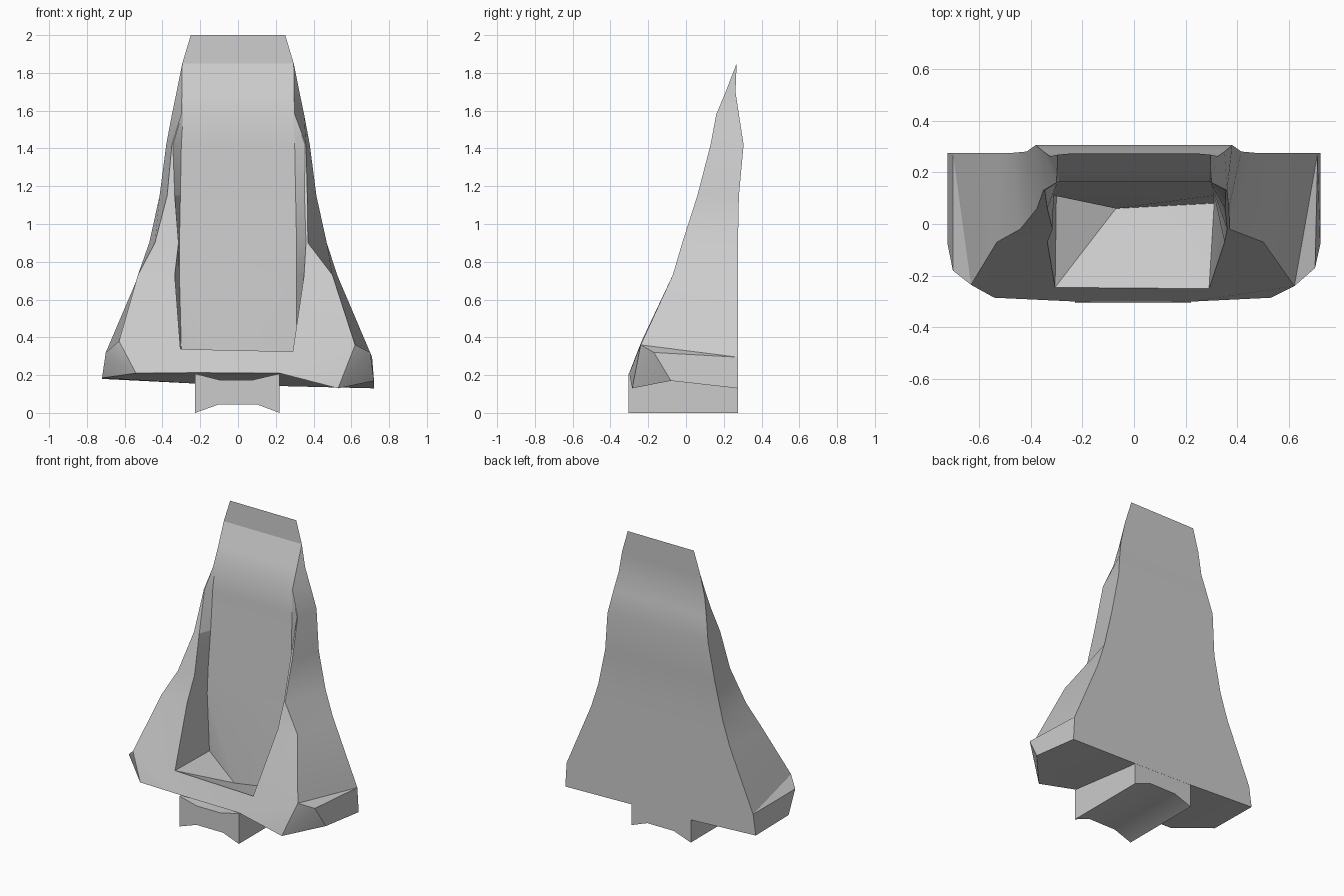
import bpy
import bmesh
from math import radians
from mathutils import Vector

cube = bpy.data.objects.get("Cube")
if cube:
    bpy.data.objects.remove(cube, do_unlink=True)

# Single plain grey
grey = bpy.data.materials.new("plain_grey")
grey.use_nodes = True
grey.diffuse_color = (0.6, 0.6, 0.6, 1)
grey.node_tree.nodes["Principled BSDF"].inputs["Base Color"].default_value = (0.6, 0.6, 0.6, 1)


def make_object(name, faces):
    """Join a list of polygons (lists of points) into one smooth-by-angle object."""
    bm = bmesh.new()
    for points in faces:
        loop = []
        for p in map(Vector, points):
            if all((p - q).length > 0.0005 for q in loop):
                loop.append(p)
        if len(loop) > 2:
            bm.faces.new([bm.verts.new(p) for p in loop])
    bmesh.ops.remove_doubles(bm, verts=bm.verts, dist=0.0005)
    bmesh.ops.recalc_face_normals(bm, faces=bm.faces)
    mesh = bpy.data.meshes.new(name)
    bm.to_mesh(mesh)
    bm.free()
    mesh.materials.append(grey)
    obj = bpy.data.objects.new(name, mesh)
    bpy.context.collection.objects.link(obj)
    bpy.ops.object.select_all(action="DESELECT")
    obj.select_set(True)
    bpy.context.view_layer.objects.active = obj
    bpy.ops.object.shade_smooth_by_angle(angle=radians(25))
    return obj


# Shared levels: height, back edge x and y, front edge y, panel x and y
levels = [
    (1.85, 0.295, 0.268, 0.268, 0.295, 0.268),
    (1.70, 0.325, 0.262, 0.21, 0.295, 0.21),
    (1.58, 0.35, 0.28, 0.16, 0.29, 0.165),
    (1.42, 0.38, 0.305, 0.13, 0.30, 0.155),
    (1.15, 0.415, 0.28, 0.06, 0.305, 0.14),
    (0.90, 0.47, 0.275, -0.02, 0.31, 0.12),
    (0.73, 0.525, 0.275, -0.07, 0.31, 0.11),
]
# Outer and inner x of each wing's front edge, level by level
wing_edges = {
    -1: [(0.295, 0.295), (0.297, 0.296), (0.30, 0.297), (0.35, 0.345),
         (0.375, 0.335), (0.44, 0.315), (0.53, 0.335)],
    1: [(0.295, 0.295), (0.296, 0.296), (0.30, 0.297), (0.36, 0.355),
        (0.367, 0.352), (0.37, 0.36), (0.50, 0.35)],
}
# Lower corners of each side
lower = {
    -1: dict(back=(-0.70, 0.275, 0.32), outer=(-0.63, -0.235, 0.38),
             lip=(-0.305, -0.245, 0.338), seat=(-0.30, 0.12, 0.335),
             cheek=(-0.70, -0.18, 0.32), tip=(-0.72, -0.08, 0.185),
             chin=(-0.54, -0.285, 0.21), neck=(-0.22, -0.30, 0.213),
             heel=(-0.72, 0.275, 0.18), root=(-0.22, 0.275, 0.155)),
    1: dict(back=(0.71, 0.275, 0.295), outer=(0.62, -0.24, 0.36),
            lip=(0.29, -0.25, 0.325), seat=(0.31, 0.08, 0.25),
            cheek=(0.70, -0.17, 0.32), tip=(0.72, -0.08, 0.17),
            chin=(0.53, -0.285, 0.13), neck=(0.22, -0.30, 0.21),
            heel=(0.72, 0.275, 0.13), root=(0.30, 0.275, 0.14)),
}


def sections(side):
    """Back, outer, inner and panel points of one wing from top to bottom."""
    rows = []
    for (z, bx, by, fy, px, py), (ox, ix) in zip(levels, wing_edges[side]):
        rows.append([(side * bx, by, z), (side * ox, fy, z),
                     (side * ix, fy, z), (side * px, py, z)])
    rows.append([lower[side][k] for k in ("back", "outer", "lip", "seat")])
    return rows


left, right = sections(-1), sections(1)
faces = []

# Wings: side, front and inner wall strips
for rows in (left, right):
    for upper, under in zip(rows, rows[1:]):
        for i in range(3):
            faces.append((upper[i], upper[i + 1], under[i + 1], under[i]))

# Back sheet and recessed centre panel
for i in range(len(left) - 1):
    faces.append((left[i][0], right[i][0], right[i + 1][0], left[i + 1][0]))
    if i < len(left) - 2:
        faces.append((left[i][3], right[i][3], right[i + 1][3], left[i + 1][3]))

# Foot of the panel and the sloping recess floor
dip = (-0.07, 0.06, 0.2)
L, R = lower[-1], lower[1]
rim = [L["lip"], L["seat"], left[-2][3], right[-2][3], R["seat"], R["lip"]]
for a, b in zip(rim, rim[1:] + rim[:1]):
    faces.append((a, b, dip))

# Flared base corners
for c in (L, R):
    for names in ("back outer cheek", "back cheek tip heel", "outer cheek chin",
                  "cheek tip chin", "outer lip neck chin", "chin neck root heel tip"):
        faces.append([c[n] for n in names.split()])

# Front lip, centre underside and lower back
faces.append((L["lip"], R["lip"], R["neck"], L["neck"]))
faces.append((L["neck"], R["neck"], R["root"], L["root"]))
faces.append((L["back"], R["back"], R["heel"], R["root"], L["root"], L["heel"]))
make_object("body", faces)

# Thin flap carrying the back sheet to the top
make_object("top_flap", [(left[0][0], right[0][0], (0.25, 0.272, 2), (-0.25, 0.272, 2))])

# Notched stem below the body
outline = [(-0.228, 0), (-0.10, 0.045), (0.10, 0.045), (0.22, 0),
           (0.22, 0.208), (0.08, 0.175), (-0.10, 0.175), (-0.228, 0.208)]
front = [(x, -0.305, z) for x, z in outline]
rear = [(x, 0.274, z) for x, z in outline]
stem = [front, rear]
for i in range(len(outline)):
    j = (i + 1) % len(outline)
    stem.append((front[i], front[j], rear[j], rear[i]))
make_object("stem", stem)
